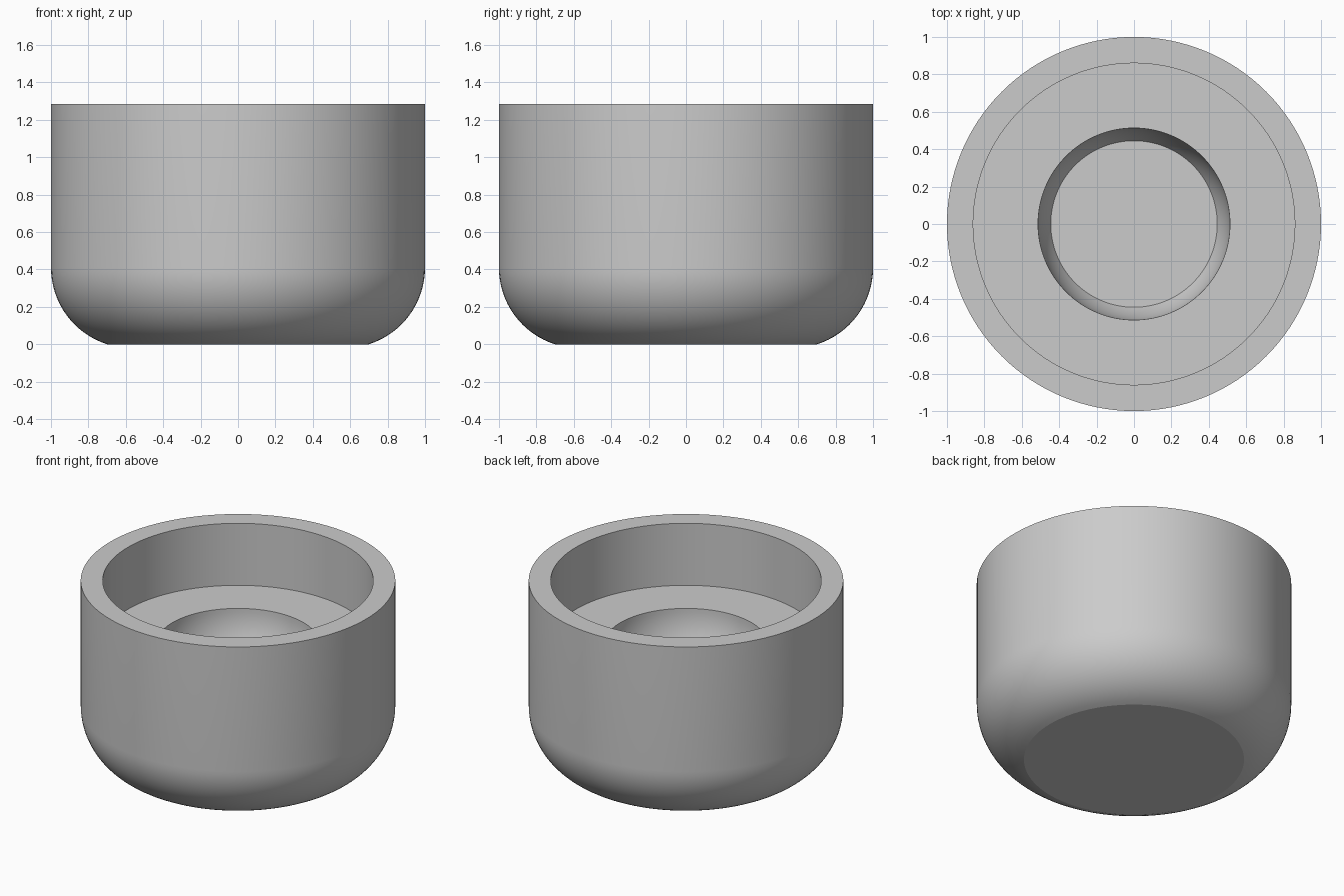
import bpy
import bmesh
from math import cos, sin, asin, pi, sqrt, radians

cube = bpy.data.objects.get("Cube")
if cube:
    bpy.data.objects.remove(cube, do_unlink=True)

SEGMENTS = 128
HEIGHT = 1.285
FLOOR = 0.85          # level of the inner ledge
ROUND = 0.43          # radius of the rounded lower edge
ROUND_Z = 0.41
SOCKET = 0.513        # radius of the spherical socket
SOCKET_FLAT = 0.445   # radius of its flat bottom


def arc(cx, cz, radius, start, end, steps):
    """Points (r, z) along a circular arc."""
    angles = [start + (end - start) * i / steps for i in range(steps + 1)]
    return [(cx + radius * cos(a), cz + radius * sin(a)) for a in angles]


def lathe(name, profile, material):
    """Revolve an (r, z) profile around the z axis."""
    bm = bmesh.new()
    verts = [bm.verts.new((r, 0, z)) for r, z in profile]
    edges = [bm.edges.new(pair) for pair in zip(verts, verts[1:])]
    bmesh.ops.spin(bm, geom=verts + edges, cent=(0, 0, 0), axis=(0, 0, 1),
                   angle=2 * pi, steps=SEGMENTS, use_merge=True)
    bmesh.ops.remove_doubles(bm, verts=bm.verts, dist=0.0001)
    bmesh.ops.recalc_face_normals(bm, faces=bm.faces)
    mesh = bpy.data.meshes.new(name)
    bm.to_mesh(mesh)
    bm.free()
    mesh.materials.append(material)
    obj = bpy.data.objects.new(name, mesh)
    bpy.context.collection.objects.link(obj)
    bpy.ops.object.select_all(action='DESELECT')
    obj.select_set(True)
    bpy.context.view_layer.objects.active = obj
    bpy.ops.object.shade_smooth_by_angle(angle=radians(15))
    return obj


# Plain grey material
grey = bpy.data.materials.new("light grey")
grey.use_nodes = True
colour = (0.6, 0.6, 0.6, 1)
grey.diffuse_color = colour
grey.node_tree.nodes["Principled BSDF"].inputs["Base Color"].default_value = colour

# Outside: flat base, rounded lower edge, straight wall
profile = [(0, 0)]
profile += arc(1 - ROUND, ROUND_Z, ROUND, -asin(ROUND_Z / ROUND), 0, 16)
# Rim, inner wall and ledge
profile += [(1, HEIGHT), (0.86, HEIGHT), (0.86, FLOOR)]
# Spherical socket with a flat bottom
depth = sqrt(SOCKET ** 2 - SOCKET_FLAT ** 2)
profile += arc(0, FLOOR, SOCKET, 0, -asin(depth / SOCKET), 10)
profile += [(0, FLOOR - depth)]

lathe("round_cup", profile, grey)
